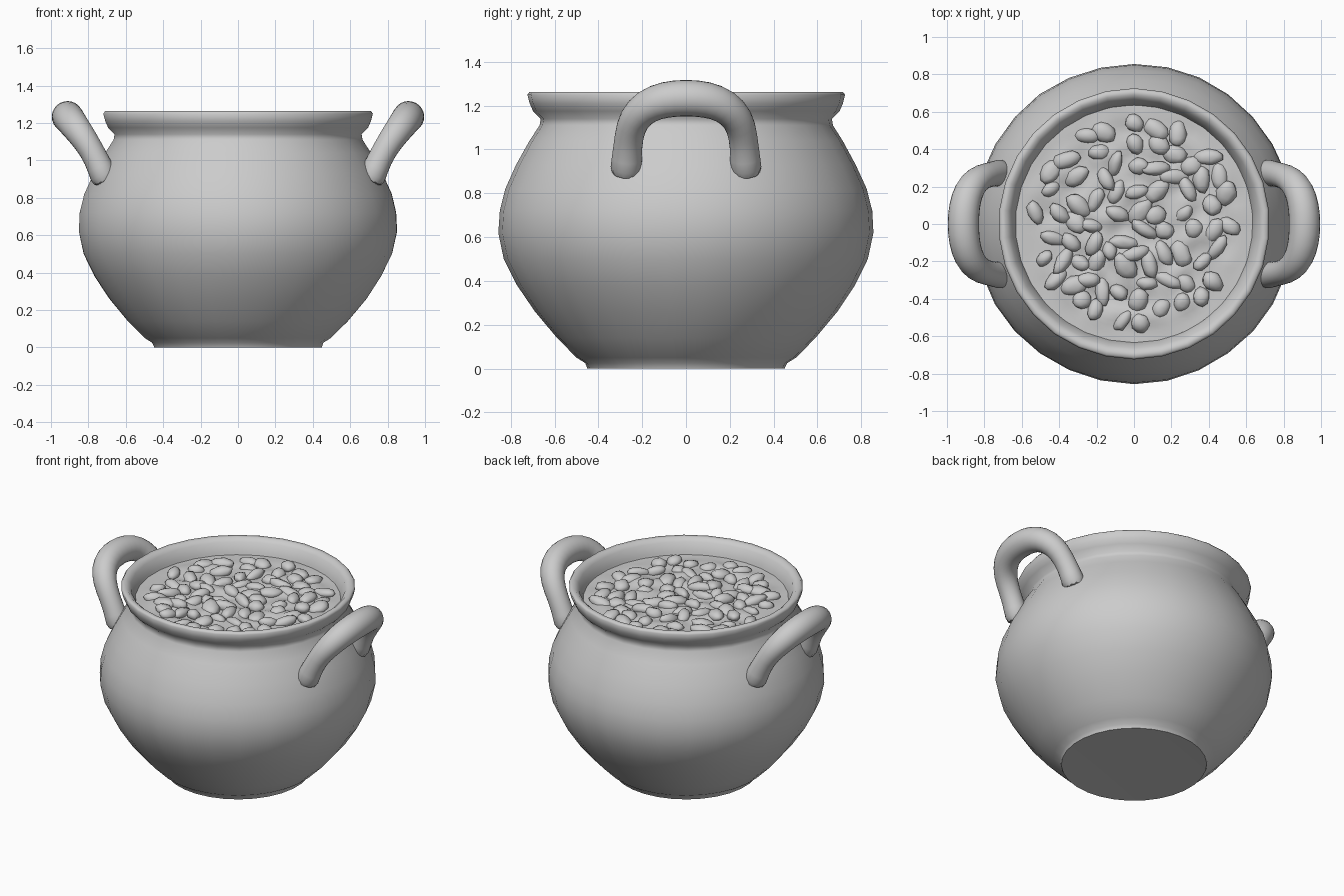
import bpy, bmesh, math, random
from mathutils import Vector, noise

random.seed(4)
old = bpy.data.objects.get("Cube")
if old:
    bpy.data.objects.remove(old, do_unlink=True)

clay = bpy.data.materials.new("grey clay")
clay.use_nodes = True
GREY = (0.6, 0.6, 0.6, 1)
clay.diffuse_color = GREY
clay.node_tree.nodes["Principled BSDF"].inputs["Base Color"].default_value = GREY


def finish(name, bm, angle=60):
    bmesh.ops.recalc_face_normals(bm, faces=bm.faces)
    mesh = bpy.data.meshes.new(name)
    bm.to_mesh(mesh)
    bm.free()
    mesh.materials.append(clay)
    obj = bpy.data.objects.new(name, mesh)
    bpy.context.scene.collection.objects.link(obj)
    bpy.ops.object.select_all(action='DESELECT')
    obj.select_set(True)
    bpy.context.view_layer.objects.active = obj
    bpy.ops.object.shade_smooth_by_angle(angle=math.radians(angle))
    return obj


def bridge(bm, rings):
    for a, b in zip(rings, rings[1:]):
        for i in range(len(a)):
            j = (i + 1) % len(a)
            bm.faces.new((a[i], a[j], b[j], b[i]))


# Pot: one turned profile from the foot over the lip to the inside wall
SIDES = 30
profile = [(0.45, 0), (0.46, 0.025), (0.50, 0.05), (0.59, 0.14), (0.69, 0.26),
           (0.77, 0.38), (0.83, 0.5), (0.856, 0.62), (0.85, 0.72), (0.825, 0.82),
           (0.775, 0.93), (0.715, 1.04), (0.67, 1.11), (0.665, 1.14), (0.70, 1.175),
           (0.715, 1.21), (0.725, 1.25), (0.715, 1.263), (0.69, 1.262), (0.665, 1.24),
           (0.64, 1.18), (0.62, 1.1)]
bm = bmesh.new()
rings = []
for r, z in profile:
    ring = []
    for i in range(SIDES):
        a = 2 * math.pi * (i + 0.5) / SIDES
        p = Vector((r * math.cos(a), r * math.sin(a), z))
        wobble = 1 + 0.006 * noise.noise(p * 3) * (z > 0)
        ring.append(bm.verts.new((p.x * wobble, p.y * wobble, z)))
    rings.append(ring)
bridge(bm, rings)
hub = bm.verts.new((0, 0, 0.01))
for i in range(SIDES):
    bm.faces.new((hub, rings[0][(i + 1) % SIDES], rings[0][i]))
finish("pot", bm)


# Handles: a thick leaning loop, flared where it meets the pot
def handle(name, side):
    half = [(0.70, 0.275, 0.87, 0.085), (0.735, 0.27, 0.96, 0.07), (0.785, 0.262, 1.06, 0.068),
            (0.84, 0.24, 1.14, 0.076), (0.885, 0.18, 1.2, 0.083), (0.908, 0.095, 1.23, 0.087)]
    path = half + [(0.914, 0, 1.236, 0.088)] + [(x, -y, z, r) for x, y, z, r in reversed(half)]
    points = [Vector((x * side, y, z)) for x, y, z, r in path]
    bm = bmesh.new()
    loops = []
    across = Vector((0.72 * side, 0, -0.69))
    for k, p in enumerate(points):
        along = (points[min(k + 1, len(points) - 1)] - points[max(k - 1, 0)]).normalized()
        u = (across - along * across.dot(along)).normalized()
        v = along.cross(u)
        loops.append([bm.verts.new(p + path[k][3] * (u * math.cos(t) + v * math.sin(t)))
                      for t in [2 * math.pi * i / 12 for i in range(12)]])
    bridge(bm, loops)
    bm.faces.new(loops[0])
    bm.faces.new(loops[-1])
    obj = finish(name, bm)
    sub = obj.modifiers.new("smooth", 'SUBSURF')
    sub.levels = sub.render_levels = 1


handle("left_handle", 1)
handle("right_handle", -1)

# Filling: a lumpy disc that just meets the inside wall
bm = bmesh.new()
RADIUS, RINGS, STEPS = 0.635, 24, 72
rings = []
for k in range(1, RINGS + 1):
    ring = []
    for i in range(STEPS):
        a = 2 * math.pi * i / STEPS
        r = RADIUS * k / RINGS
        x, y = r * math.cos(a), r * math.sin(a)
        fade = min(1, (RADIUS - r) * 6)
        z = 1.165 + 0.03 * fade * noise.noise(Vector((x, y, 0)) * 9)
        ring.append(bm.verts.new((x, y, z)))
    rings.append(ring)
bridge(bm, rings)
bm.faces.new(rings[0])
finish("filling", bm)

# Chunks: squashed, tilted lumps half sunk into the filling
bm = bmesh.new()
placed = []
for attempt in range(900):
    a, r = random.uniform(0, 2 * math.pi), 0.54 * math.sqrt(random.random())
    spot = Vector((r * math.cos(a), r * math.sin(a), 0))
    if any((spot - q).length < 0.085 for q in placed):
        continue
    placed.append(spot)
    lump = bmesh.ops.create_icosphere(bm, subdivisions=2, radius=1)["verts"]
    size = Vector((random.uniform(0.05, 0.085), random.uniform(0.035, 0.055), 0.035))
    turn, lean = random.uniform(0, math.pi), random.uniform(-0.2, 0.2)
    lift = random.uniform(1.155, 1.175)
    for vert in lump:
        p = vert.co * (1 + 0.2 * noise.noise(vert.co * 1.5 + spot * 50))
        x, y, z = p.x * size.x, p.y * size.y, p.z * size.z
        vert.co = (spot.x + x * math.cos(turn) - y * math.sin(turn),
                   spot.y + x * math.sin(turn) + y * math.cos(turn),
                   lift + z + x * lean)
finish("chunks", bm)
